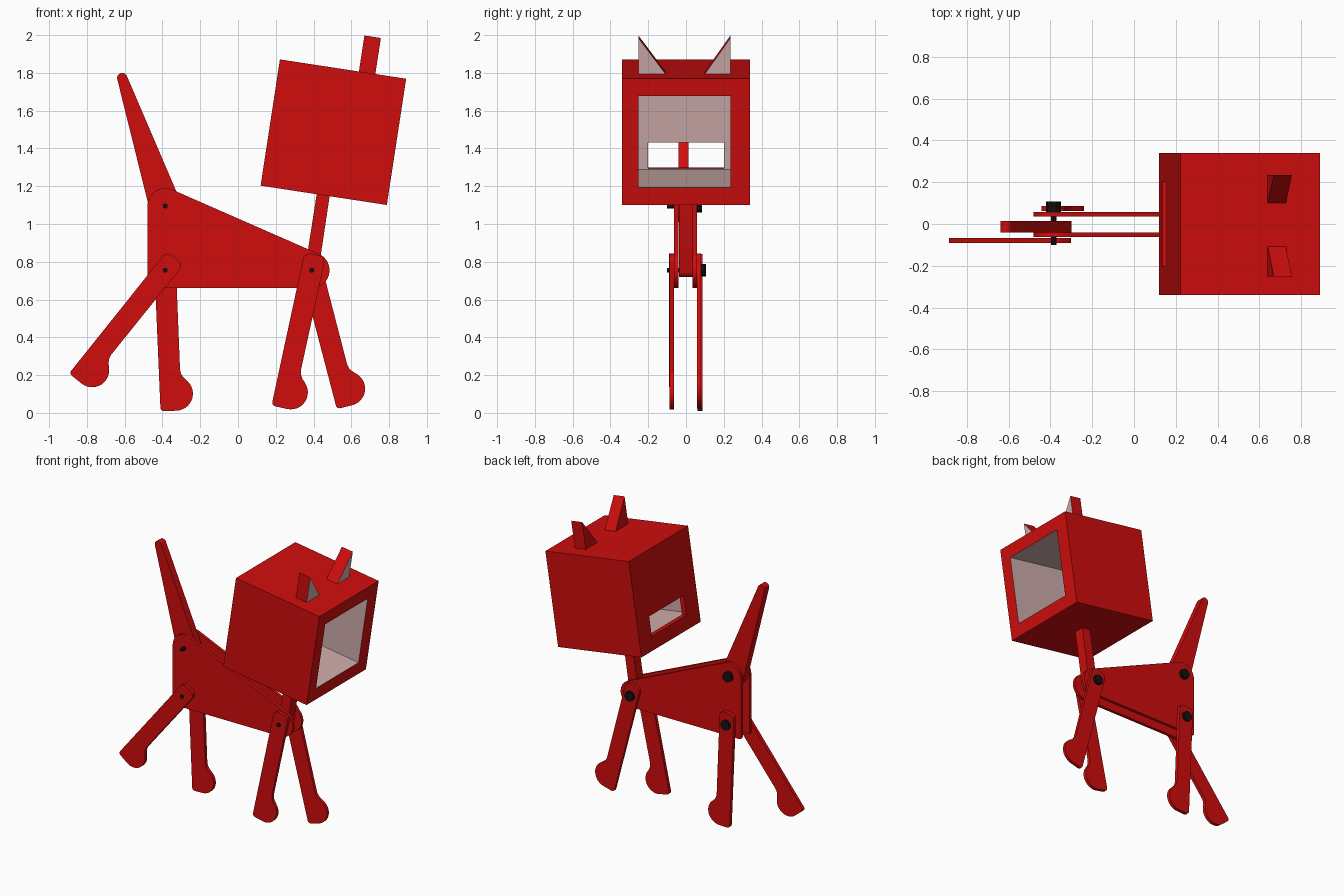
import bpy, bmesh, math
from mathutils import Matrix, Vector
from mathutils.geometry import convex_hull_2d

if "Cube" in bpy.data.objects:
    bpy.data.objects.remove(bpy.data.objects["Cube"])


def material(name, rgb):
    m = bpy.data.materials.new(name)
    m.use_nodes = True
    m.diffuse_color = (*rgb, 1)
    m.node_tree.nodes["Principled BSDF"].inputs["Base Color"].default_value = (*rgb, 1)
    return m


red = material("red paint", (0.63, 0.004, 0.004))
grey = material("pinkish grey lining", (0.62, 0.42, 0.41))
black = material("black bolt", (0.006, 0.006, 0.006))


def finish(name, bm, mats, smooth=True):
    bmesh.ops.recalc_face_normals(bm, faces=bm.faces)
    mesh = bpy.data.meshes.new(name)
    bm.to_mesh(mesh)
    bm.free()
    for m in mats:
        mesh.materials.append(m)
    if smooth:
        mesh.shade_smooth()
        mesh.set_sharp_from_angle(angle=math.radians(30))
    ob = bpy.data.objects.new(name, mesh)
    bpy.context.collection.objects.link(ob)
    return ob


def arc(x, z, r, start=0, end=345, n=24):
    angles = [math.radians(start + (end - start) * i / (n - 1)) for i in range(n)]
    return [(x + r * math.cos(a), z + r * math.sin(a)) for a in angles]


def hull(points):
    return [points[i] for i in convex_hull_2d(points)]


def plate(name, profile, y0, y1, mat=red):
    """Side profile in x and z, given thickness along y."""
    bm = bmesh.new()
    face = bm.faces.new([bm.verts.new((x, y0, z)) for x, z in profile])
    out = bmesh.ops.extrude_face_region(bm, geom=[face])
    moved = [v for v in out["geom"] if isinstance(v, bmesh.types.BMVert)]
    bmesh.ops.translate(bm, verts=moved, vec=(0, y1 - y0, 0))
    return finish(name, bm, [mat])


def box(bm, lo, hi):
    lo, hi = Vector(lo), Vector(hi)
    m = Matrix.Translation((lo + hi) / 2) @ Matrix.Diagonal((*(hi - lo), 1))
    bmesh.ops.create_cube(bm, size=1, matrix=m)


# Pivots
TAIL, REAR, FRONT = (-0.385, 1.095), (-0.385, 0.755), (0.39, 0.755)

# Body plates and tail
body = hull(arc(*TAIL, 0.095) + arc(*FRONT, 0.095) + arc(-0.47, 0.67, 0.01))
plate("body_plate_left", body, 0.035, 0.057)
plate("body_plate_right", body, -0.063, -0.041)
plate("tail", hull(arc(*TAIL, 0.085) + arc(-0.613, 1.773, 0.027)), -0.04, 0.014)

# Legs: rounded top, flat heel, round toe
leg = (arc(0.022, 0.05, 0.035, 0, 90, 7) + arc(-0.022, 0.05, 0.035, 90, 180, 7)
       + arc(-0.035, -0.725, 0.02, 180, 270, 6) + arc(0.03, -0.655, 0.09, -90, 45, 14)
       + [(0.073, -0.57), (0.062, -0.552), (0.057, -0.53)])


def make_leg(name, pivot, swing, y0, y1):
    c, s = math.cos(math.radians(swing)), math.sin(math.radians(swing))
    turned = [(pivot[0] + x * c - z * s, pivot[1] + x * s + z * c) for x, z in leg]
    plate(name, turned, y0, y1)


make_leg("rear_leg_right", REAR, -38.8, -0.091, -0.066)
make_leg("rear_leg_left", REAR, 2.3, 0.062, 0.087)
make_leg("front_leg_right", FRONT, -12.3, -0.088, -0.064)
make_leg("front_leg_left", FRONT, 14.5, 0.058, 0.08)

# Bolts: thin shaft with a wide head on the left side
for name, pivot, y in (("tail", TAIL, 0.057), ("rear", REAR, 0.08), ("front", FRONT, 0.073)):
    plate(name + "_bolt_shaft", arc(*pivot, 0.013, 0, 330, 12), -0.1, y + 0.01, black)
    plate(name + "_bolt_head", arc(*pivot, 0.036, 0, 324, 10), y, y + 0.027, black)

# Head frame, tilted forward
frame = Matrix.Translation((0.505, 0, 1.486)) @ Matrix.Rotation(math.radians(8.7), 4, 'Y')
H = 0.338

# Neck
neck_top = frame @ Vector((0, 0, -H + 0.03))
top_x = FRONT[0] + (neck_top.z - FRONT[1]) * math.tan(math.radians(8.7))
lower = arc(*FRONT, 0.036)
plate("neck", hull(lower + [(top_x - 0.035, neck_top.z), (top_x + 0.035, neck_top.z)]),
      -0.037, 0.036)

# Head: open-fronted cube with a lined cavity and a slot in the back
bm = bmesh.new()
box(bm, (-H, -0.34, -H), (H, 0.34, H))
head = finish("head", bm, [red, grey], False)
for name, lo, hi, index in (
        ("cavity_cutter", (-0.3, -0.252, -0.245), (0.5, 0.235, 0.245), 1),
        ("slot_cutter", (-0.5, -0.2, -0.24), (-0.2, 0.2, -0.1), 0)):
    bm = bmesh.new()
    box(bm, lo, hi)
    for f in bm.faces:
        f.material_index = index
    cutter = finish(name, bm, [red, grey], False)
    cutter.hide_render = True
    mod = head.modifiers.new(name, 'BOOLEAN')
    mod.operation, mod.solver, mod.object = 'DIFFERENCE', 'EXACT', cutter
    deps = bpy.context.evaluated_depsgraph_get()
    deps.update()
    cut = bpy.data.meshes.new_from_object(head.evaluated_get(deps))
    head.modifiers.clear()
    head.data = cut
    bpy.data.objects.remove(cutter)
head.matrix_world = frame

# Ears: right-angled wedges with lined front faces
for name, outer, inner in (("ear_left", 0.235, 0.1), ("ear_right", -0.252, -0.108)):
    bm = bmesh.new()
    ends = []
    for x in (0.085, 0.173):
        ends.append([bm.verts.new((x, y, z)) for y, z in
                     ((outer, H - 0.01), (inner, H - 0.01), (inner, H), (outer, H + 0.193))])
    back, front = ends
    bm.faces.new(back)
    bm.faces.new(front).material_index = 1
    for i in range(4):
        j = (i + 1) % 4
        bm.faces.new((back[i], back[j], front[j], front[i]))
    finish(name, bm, [red, grey], False).matrix_world = frame
